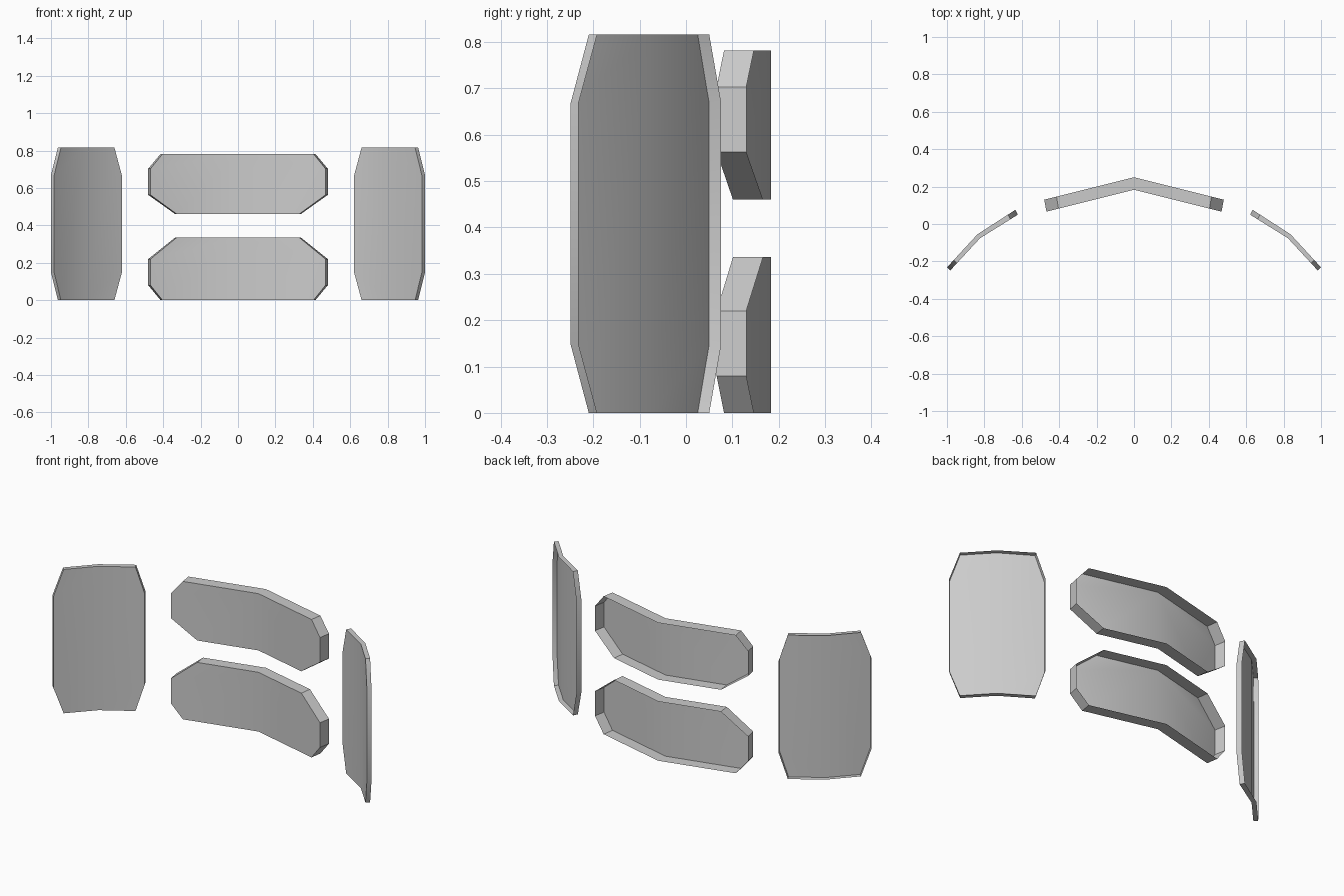
import bpy, bmesh, math

if "Cube" in bpy.data.objects:
    bpy.data.objects.remove(bpy.data.objects["Cube"])


def panel(name, rim, fold, polys):
    """Folded front skin with a rim running back; the back is open.
    rim: plan stations (x, y, dx, dy) = rear rim edge and its offset to the front skin.
    polys: rear (x, z) outlines, counter-clockwise seen from the front."""
    def station(x):
        for a, b in zip(rim, rim[1:]):
            if x <= b[0]:
                t = (x - a[0]) / (b[0] - a[0])
                return [p + (q - p) * t for p, q in zip(a, b)]

    bm = bmesh.new()
    verts = {}

    def vert(x, z, front):
        key = (x, z, front)
        if key not in verts:
            _, y, dx, dy = station(x)
            co = (x + dx, y + dy, z) if front else (x, y, z)
            verts[key] = bm.verts.new(co)
        return verts[key]

    for poly in polys:
        bm.faces.new([vert(x, z, True) for x, z in poly])
        for a, b in zip(poly, poly[1:] + poly[:1]):
            if a[0] == b[0] == fold:
                continue
            bm.faces.new([vert(*b, True), vert(*a, True), vert(*a, False), vert(*b, False)])
    mesh = bpy.data.meshes.new(name)
    bm.to_mesh(mesh)
    bm.free()
    obj = bpy.data.objects.new(name, mesh)
    bpy.context.collection.objects.link(obj)
    mod = obj.modifiers.new("Mirror", "MIRROR")
    mod.merge_threshold = 0.0005

    # Smooth across the folds, sharp at the rim
    bpy.ops.object.select_all(action="DESELECT")
    obj.select_set(True)
    bpy.context.view_layer.objects.active = obj
    bpy.ops.object.modifier_apply(modifier="Mirror")
    bpy.ops.object.shade_smooth_by_angle(angle=math.radians(32))


# Central panels: long bent trays with clipped corners
center = [(0, 0.25, 0, -0.067), (0.48, 0.13, -0.012, -0.064)]
panel("upper_center_panel", center, 0,
      [[(0, 0.46), (0.335, 0.46), (0.48, 0.563), (0.48, 0.703),
        (0.414, 0.782), (0, 0.782)]])
panel("lower_center_panel", center, 0,
      [[(0, 0), (0.414, 0), (0.48, 0.08), (0.48, 0.22),
        (0.335, 0.336), (0, 0.336)]])

# Side panels: tall shallow trays folded once along a vertical line
bend = 0.837
side = [(0.634, 0.076, -0.013, -0.026), (bend, -0.055, -0.014, -0.021),
        (1.0, -0.232, -0.017, -0.017)]
panel("side_panels", side, bend,
      [[(0.674, 0), (bend, 0), (bend, 0.816), (0.674, 0.816),
        (0.634, 0.668), (0.634, 0.148)],
       [(bend, 0), (0.963, 0), (1.0, 0.148), (1.0, 0.668),
        (0.963, 0.816), (bend, 0.816)]])
